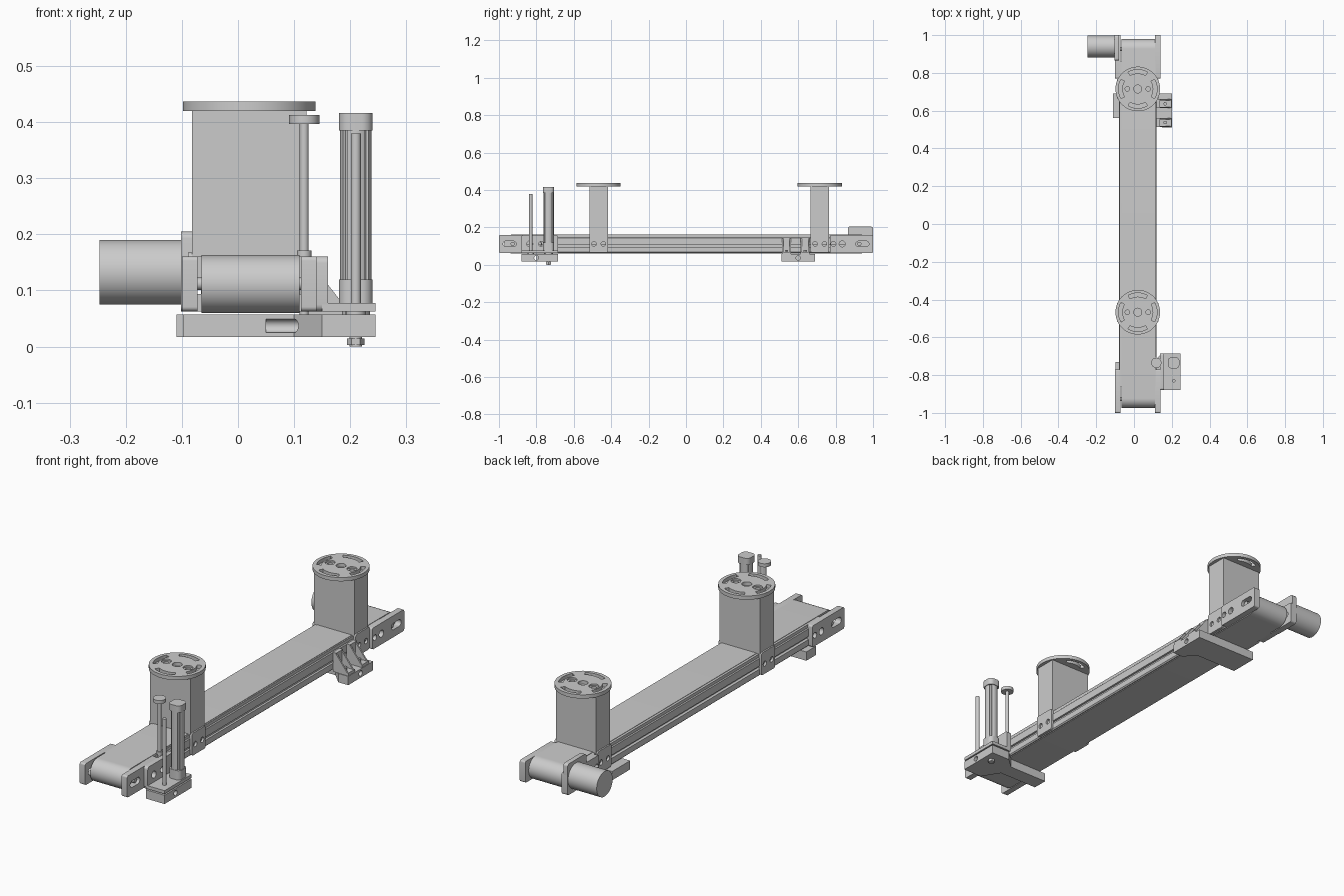
import bpy, bmesh
from math import sin, cos, pi, radians

if "Cube" in bpy.data.objects:
    bpy.data.objects.remove(bpy.data.objects["Cube"])

CX = 0.02  # centre line of the conveyor


# ---- 2D outlines ----
def arc(u, v, r, a0, a1, n):
    return [(u + r * cos(radians(a0 + (a1 - a0) * i / n)),
             v + r * sin(radians(a0 + (a1 - a0) * i / n))) for i in range(n + 1)]


def circle(u, v, r, n=40):
    return arc(u, v, r, 0, 360, n)[:-1]


def rect(u0, u1, v0, v1):
    return [(u0, v0), (u1, v0), (u1, v1), (u0, v1)]


def rrect(u0, u1, v0, v1, r, n=5):
    return (arc(u1 - r, v1 - r, r, 0, 90, n) + arc(u0 + r, v1 - r, r, 90, 180, n)
            + arc(u0 + r, v0 + r, r, 180, 270, n) + arc(u1 - r, v0 + r, r, 270, 360, n))


def stadium(u, v, half, r, n=14):
    return arc(u + half, v, r, -90, 90, n) + arc(u - half, v, r, 90, 270, n)


def arc_slot(u, v, rad, w, mid, half):
    return (arc(u, v, rad + w, mid - half, mid + half, 12)
            + arc(u, v, rad - w, mid + half, mid - half, 12))


# ---- extrude outline (with holes) along an axis ----
def prism(name, axis, lo, hi, outline, *holes):
    cu = bpy.data.curves.new(name, 'CURVE')
    cu.dimensions, cu.fill_mode, cu.extrude = '2D', 'BOTH', (hi - lo) / 2
    for loop in (outline, *holes):
        s = cu.splines.new('POLY')
        s.points.add(len(loop) - 1)
        for p, (u, v) in zip(s.points, loop):
            p.co = (u, v, 0, 1)
        s.use_cyclic_u = True
    tmp = bpy.data.objects.new(name + "_tmp", cu)
    bpy.context.collection.objects.link(tmp)
    dg = bpy.context.evaluated_depsgraph_get()
    me = bpy.data.meshes.new_from_object(tmp.evaluated_get(dg))
    bpy.data.objects.remove(tmp)
    bpy.data.curves.remove(cu)
    bm = bmesh.new()
    bm.from_mesh(me)
    for vert in bm.verts:
        u, v, w = vert.co
        w += (lo + hi) / 2
        vert.co = {'x': (w, u, v), 'y': (u, w, v), 'z': (u, v, w)}[axis]
    bmesh.ops.remove_doubles(bm, verts=bm.verts, dist=1e-5)
    bmesh.ops.recalc_face_normals(bm, faces=bm.faces)
    bm.to_mesh(me)
    bm.free()
    ob = bpy.data.objects.new(name, me)
    bpy.context.collection.objects.link(ob)
    return ob


def sides(name, a, b, *loops):
    """Plate spanning x = a..b plus its mirror about the centre line."""
    prism(name + "_right", 'x', a, b, *loops)
    prism(name + "_left", 'x', 2 * CX - b, 2 * CX - a, *loops)


# Belt loop around both end rollers
prism("belt", 'x', -0.065, 0.11, stadium(0.002, 0.1115, 0.925, 0.0515, 24))

# Bed frame with a groove along each side
right = [(0.115, 0.063), (0.12, 0.068), (0.12, 0.094), (0.106, 0.094), (0.106, 0.108),
         (0.12, 0.108), (0.12, 0.143), (0.116, 0.147), (0.116, 0.161)]
prism("bed_frame", 'y', -0.86, 0.86, right + [(2 * CX - x, z) for x, z in reversed(right)])

# End brackets with tension slot and bolt holes, roller axles
for s, end in ((-1, "front"), (1, "back")):
    y0, y1 = sorted((s * 0.77, s * 1.0))
    sides(end + "_bracket", 0.112, 0.14, rrect(y0, y1, 0.063, 0.161, 0.008),
          stadium(s * 0.943, 0.112, 0.02, 0.015),
          circle(s * 0.835, 0.112, 0.016, 24), circle(s * 0.788, 0.112, 0.013, 24))
    prism(end + "_axle", 'x', -0.09, 0.13, circle(s * 0.927, 0.112, 0.011, 20))

# Motor and its mounting plate
prism("motor_plate", 'x', -0.102, -0.08, rrect(0.865, 1.0, 0.063, 0.205, 0.012))
prism("motor", 'x', -0.247, -0.1, circle(0.94, 0.1325, 0.0575, 64))

# Pedestals: column, side plates and slotted top disc
for y, end in ((-0.467, "front"), (0.715, "back")):
    prism(end + "_column", 'z', 0.16, 0.421, rect(2 * CX - 0.122, 0.122, y - 0.05, y + 0.05))
    sides(end + "_column_plate", 0.118, 0.129, rrect(y - 0.05, y + 0.05, 0.066, 0.168, 0.01),
          circle(y - 0.025, 0.112, 0.012, 24), circle(y + 0.025, 0.112, 0.012, 24))
    prism(end + "_disc", 'z', 0.42, 0.437, circle(CX, y, 0.118, 72),
          *[circle(CX + dx, y, 0.021, 28) for dx in (-0.055, 0, 0.055)],
          *[arc_slot(CX, y, 0.092, 0.01, a, 30) for a in (0, 90, 180, 270)])
    for dx in (-0.055, 0.055):
        prism(end + "_disc_bush", 'z', 0.421, 0.43, circle(CX + dx, y, 0.021, 28),
              circle(CX + dx, y, 0.012, 28))


# Support feet: block, tapered neck and arm passing under the bed
def foot(name, y0, y1, a0, a1, x0, x1, hole_y):
    ob = prism(name, 'z', 0.017, 0.057,
               [(x1, y0), (x1, y1), (0.15, y1), (0.10, a1), (x0, a1), (x0, a0), (0.10, a0), (0.15, y0)])
    cut = prism(name + "_cutter", 'x', 0.05, 0.3, circle(hole_y, 0.037, 0.012, 24))
    cut.hide_render = True
    mod = ob.modifiers.new("hole", 'BOOLEAN')
    mod.operation, mod.object = 'DIFFERENCE', cut
    dg = bpy.context.evaluated_depsgraph_get()
    me = bpy.data.meshes.new_from_object(ob.evaluated_get(dg))
    ob.modifiers.clear()
    ob.data = me
    bpy.data.objects.remove(cut)


foot("front_foot", -0.88, -0.685, -0.80, -0.73, -0.097, 0.245, -0.80)
foot("back_foot", 0.51, 0.69, 0.56, 0.69, -0.11, 0.2, 0.60)

# Angle brackets with gussets holding the rear foot
for i, y in enumerate((0.537, 0.637)):
    y0, y1 = y - 0.024, y + 0.024
    prism(f"angle_bracket_{i}", 'y', y0, y1,
          [(0.12, 0.057), (0.198, 0.057), (0.198, 0.07), (0.137, 0.07), (0.137, 0.145), (0.12, 0.145)])
    for a in (y0, y1 - 0.007):
        prism(f"gusset_{i}", 'y', a, a + 0.007, [(0.137, 0.07), (0.192, 0.07), (0.137, 0.14)])
    prism(f"angle_bolt_{i}", 'z', 0.068, 0.08, circle(0.165, y, 0.01, 6))

# Actuator mount: upright and shelf
prism("mount_upright", 'x', 0.138, 0.16, rrect(-0.88, -0.685, 0.063, 0.161, 0.012),
      circle(-0.835, 0.112, 0.016, 24), circle(-0.775, 0.112, 0.013, 24))
prism("mount_shelf", 'z', 0.063, 0.078, rect(0.15, 0.245, -0.88, -0.685))

# Actuator: capped tube with grooves, collar, lower rod and nut
ax, ay = 0.21, -0.735
tube = []
for k in range(4):
    c = k * 90
    tube += arc(ax, ay, 0.028, c - 35, c + 35, 10) + arc(ax, ay, 0.023, c + 37, c + 53, 3)
prism("actuator_tube", 'z', 0.11, 0.39, tube)
prism("actuator_base_cap", 'z', 0.078, 0.12, rrect(ax - 0.03, ax + 0.03, ay - 0.03, ay + 0.03, 0.02, 8))
prism("actuator_top_cap", 'z', 0.385, 0.416, rrect(ax - 0.03, ax + 0.03, ay - 0.03, ay + 0.03, 0.02, 8))
prism("actuator_rod", 'z', 0.004, 0.07, circle(ax, ay, 0.008, 20))
prism("actuator_collar", 'z', 0.056, 0.064, circle(ax, ay, 0.025, 32))
prism("actuator_nut", 'z', 0.003, 0.014, circle(ax, ay, 0.0155, 6))
prism("actuator_nut_tip", 'z', 0.0, 0.017, circle(ax, ay, 0.011, 20))

# Guide rod
prism("guide_rod", 'z', 0.056, 0.38, circle(0.21, -0.83, 0.009, 24))
prism("guide_collar", 'z', 0.056, 0.064, circle(0.21, -0.83, 0.018, 24))

# Stop pin with round head
prism("stop_pin", 'z', 0.057, 0.4, circle(0.118, ay, 0.008, 24))
prism("stop_pin_boss", 'z', 0.155, 0.171, circle(0.118, ay, 0.013, 24))
prism("stop_pin_head", 'z', 0.397, 0.413, circle(0.118, ay, 0.027, 40))

# Smooth curved walls, keep edges sharp
bpy.ops.object.select_all(action='DESELECT')
for ob in bpy.context.scene.objects:
    ob.select_set(True)
    bpy.context.view_layer.objects.active = ob
bpy.ops.object.shade_smooth_by_angle(angle=radians(30))
